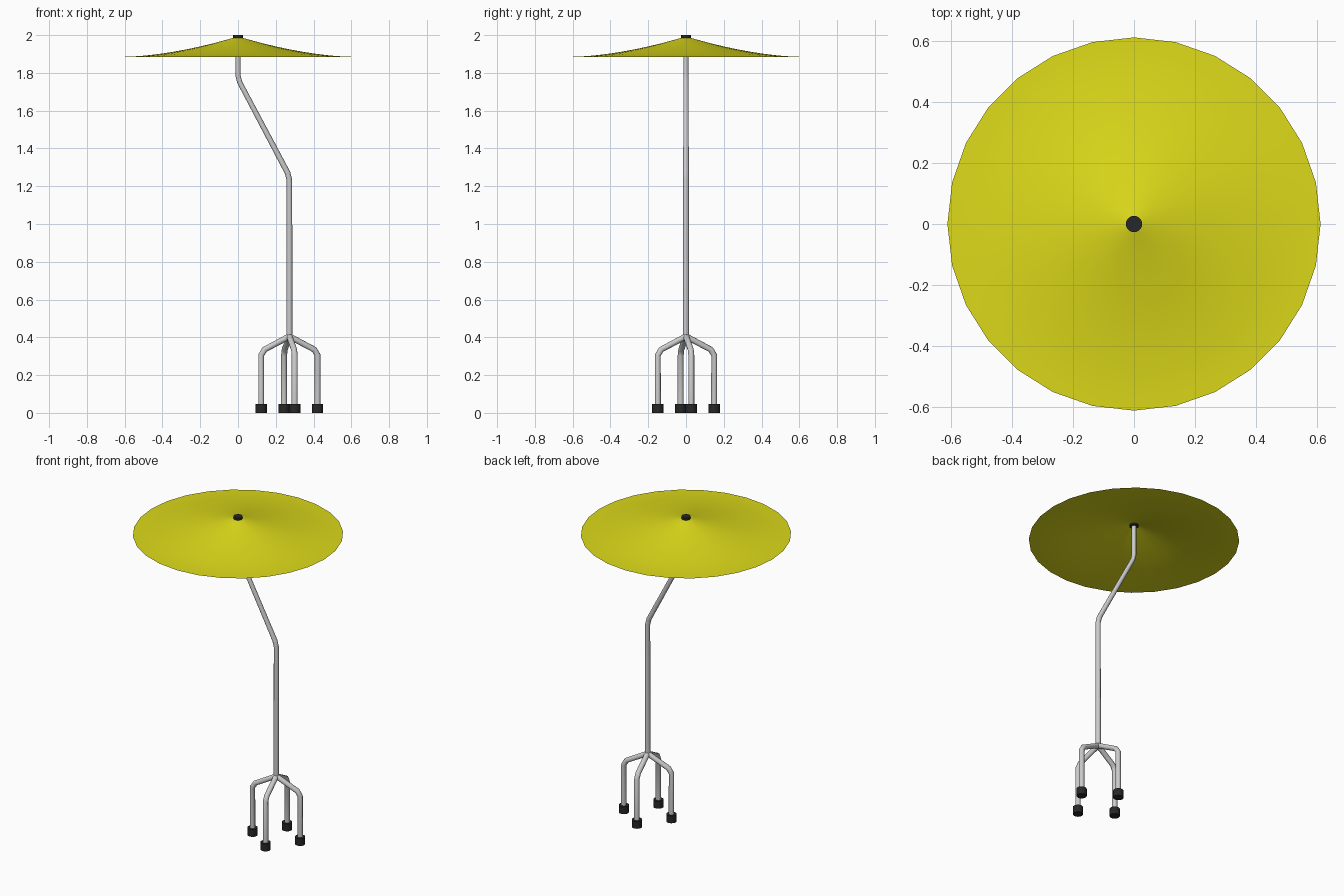
import bpy, bmesh, math
from mathutils import Vector, Matrix

if "Cube" in bpy.data.objects:
    bpy.data.objects.remove(bpy.data.objects["Cube"])

POLE_X = 0.272


def material(name, rgb):
    m = bpy.data.materials.new(name)
    m.diffuse_color = (*rgb, 1)
    m.use_nodes = True
    m.node_tree.nodes["Principled BSDF"].inputs["Base Color"].default_value = m.diffuse_color
    return m


YELLOW = material("yellow_fabric", (0.72, 0.70, 0.01))
BLACK = material("black_rubber", (0.02, 0.02, 0.02))


def smooth(obj):
    bpy.ops.object.select_all(action="DESELECT")
    bpy.context.view_layer.objects.active = obj
    obj.select_set(True)
    bpy.ops.object.shade_smooth_by_angle(angle=math.radians(40))


def rounded(path, cut=0.02):
    """Replace each inner corner (point, radius) with two nearby points."""
    out = [path[0]]
    for (a, _), (b, r), (c, _) in zip(path, path[1:], path[2:]):
        a, b, c = Vector(a), Vector(b), Vector(c)
        out += [(b + (a - b).normalized() * cut, r), (b + (c - b).normalized() * cut, r)]
    return out + [path[-1]]


def tube(name, path):
    cu = bpy.data.curves.new(name, "CURVE")
    cu.dimensions = "3D"
    cu.bevel_depth = 1.0
    cu.bevel_resolution = 4
    cu.use_fill_caps = True
    pts = rounded(path)
    sp = cu.splines.new("POLY")
    sp.points.add(len(pts) - 1)
    for p, (co, r) in zip(sp.points, pts):
        p.co = (*co, 1)
        p.radius = r
    obj = bpy.data.objects.new(name, cu)
    bpy.context.collection.objects.link(obj)
    bpy.ops.object.select_all(action="DESELECT")
    bpy.context.view_layer.objects.active = obj
    obj.select_set(True)
    bpy.ops.object.convert(target="MESH")
    obj = bpy.context.object
    obj.name = name
    smooth(obj)


def cylinder(name, x, y, z0, z1, r):
    bpy.ops.mesh.primitive_cylinder_add(vertices=20, radius=r, depth=z1 - z0,
                                        location=(x, y, (z0 + z1) / 2))
    obj = bpy.context.object
    obj.name = name
    obj.data.materials.append(BLACK)
    smooth(obj)


# canopy: 28-sided concave cone, single sheet
bm = bmesh.new()
SIDES, RINGS, R = 28, 12, 0.612
prev = None
for i in range(RINGS + 1):
    r = 0.008 + (R - 0.008) * i / RINGS
    z = 1.885 + 0.108 * (1 - r / R) ** 1.7
    ring = [bm.verts.new((r * math.cos(2 * math.pi * k / SIDES),
                          r * math.sin(2 * math.pi * k / SIDES), z)) for k in range(SIDES)]
    if prev:
        for k in range(SIDES):
            n = (k + 1) % SIDES
            bm.faces.new((prev[k], ring[k], ring[n], prev[n]))
    prev = ring
me = bpy.data.meshes.new("canopy")
bm.to_mesh(me)
bm.free()
canopy = bpy.data.objects.new("canopy", me)
bpy.context.collection.objects.link(canopy)
me.materials.append(YELLOW)
smooth(canopy)

# cap on top of the pole
cylinder("top_cap", 0, 0, 1.976, 2.0, 0.027)

# cranked pole
tube("pole", [((0, 0, 1.98), 0.0135), ((0, 0, 1.767), 0.0135),
              ((POLE_X, 0, 1.253), 0.015), ((POLE_X, 0, 0.39), 0.016)])

# four bent legs with rubber feet
for i in range(4):
    d = Matrix.Rotation(math.pi / 2 * i, 3, "Z") @ Vector((0.149, 0.028, 0))
    x, y = POLE_X + d.x, d.y
    tube(f"leg_{i + 1}", [((POLE_X, 0, 0.405), 0.016), ((x, y, 0.326), 0.016),
                          ((x, y, 0.01), 0.016)])
    cylinder(f"foot_{i + 1}", x, y, 0, 0.047, 0.03)
